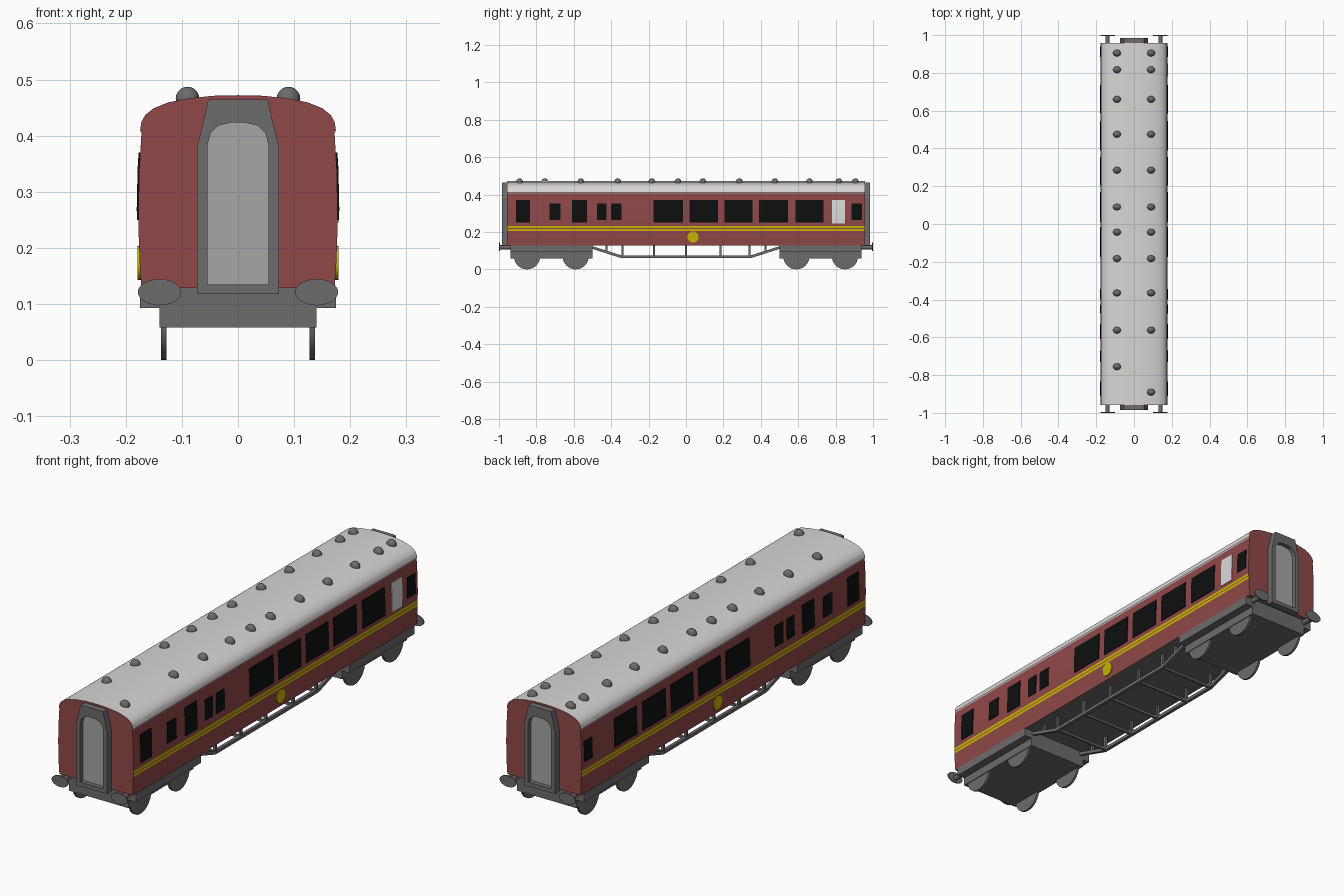
import bpy, bmesh, math
from mathutils import Matrix, Vector

if "Cube" in bpy.data.objects:
    bpy.data.objects.remove(bpy.data.objects["Cube"])


def mat(name, r, g, b):
    m = bpy.data.materials.new(name)
    m.diffuse_color = (r, g, b, 1)
    m.use_nodes = True
    m.node_tree.nodes["Principled BSDF"].inputs["Base Color"].default_value = m.diffuse_color
    return m


RED = mat("maroon paint", 0.28, 0.065, 0.065)
ROOF = mat("pale roof grey", 0.70, 0.67, 0.67)
GREY = mat("dark grey", 0.15, 0.15, 0.15)
DOOR = mat("mid grey", 0.38, 0.38, 0.38)
YELLOW = mat("mustard yellow", 0.56, 0.46, 0.0)
BLACK = mat("window black", 0.004, 0.005, 0.005)
WHITE = mat("frosted white", 0.70, 0.70, 0.70)


def finish(name, bm, *mats, smooth=None):
    bmesh.ops.recalc_face_normals(bm, faces=bm.faces[:])
    me = bpy.data.meshes.new(name)
    bm.to_mesh(me)
    bm.free()
    for m in mats:
        me.materials.append(m)
    ob = bpy.data.objects.new(name, me)
    bpy.context.collection.objects.link(ob)
    if smooth:
        bpy.ops.object.select_all(action='DESELECT')
        ob.select_set(True)
        bpy.context.view_layer.objects.active = ob
        bpy.ops.object.shade_smooth_by_angle(angle=math.radians(smooth))
    return ob


def add_box(bm, x0, x1, y0, y1, z0, z1):
    m = Matrix.Translation(((x0 + x1) / 2, (y0 + y1) / 2, (z0 + z1) / 2))
    m = m @ Matrix.Diagonal((x1 - x0, y1 - y0, z1 - z0, 1))
    bmesh.ops.create_cube(bm, size=1, matrix=m)


def add_cyl(bm, loc, axis, r, depth, segs=32, scale=(1, 1, 1)):
    rot = Matrix.Rotation(math.pi / 2, 4, 'Y' if axis == 'X' else 'X')
    m = Matrix.Translation(loc) @ Matrix.Diagonal((*scale, 1)) @ rot
    bmesh.ops.create_cone(bm, cap_ends=True, segments=segs, radius1=r, radius2=r,
                          depth=depth, matrix=m)


def add_bar(bm, a, b, t):
    a, b = Vector(a), Vector(b)
    d = b - a
    m = Matrix.Translation((a + b) / 2) @ d.to_track_quat('Z', 'Y').to_matrix().to_4x4()
    bmesh.ops.create_cube(bm, size=1, matrix=m @ Matrix.Diagonal((t, t, d.length + t * 0.5, 1)))


# Body shell: half cross-section (x, z), mirrored and lofted along y
HALF = [(.172, .128), (.175, .17), (.1765, .206), (.1768, .217), (.177, .221), (.177, .232),
        (.1775, .27), (.176, .34), (.172, .405), (.1745, .41), (.172, .425), (.165, .437),
        (.15, .449), (.125, .459), (.09, .466), (.045, .471), (0, .472)]
LOOP = HALF + [(-x, z) for x, z in HALF[-2::-1]]
bm = bmesh.new()
ends = [[bm.verts.new((x, y, z)) for x, z in LOOP] for y in (-.957, .957)]
for e in ends:
    bm.faces.new(e)
n = len(LOOP)
for i in range(n):
    j = (i + 1) % n
    bm.faces.new((ends[0][i], ends[0][j], ends[1][j], ends[1][i]))
bm.normal_update()
for f in bm.faces:
    z = f.calc_center_median().z
    if abs(f.normal.y) > .9:
        f.material_index = 0
    elif z > .405:
        f.material_index = 1
    elif z < .13:
        f.material_index = 2
    elif .206 < z < .217 or .221 < z < .232:
        f.material_index = 3
finish("coach_body", bm, RED, ROOF, GREY, YELLOW, smooth=25)


def side_x(z):
    for (x0, z0), (x1, z1) in zip(HALF, HALF[1:]):
        if z0 <= z <= z1:
            return x0 + (x1 - x0) * (z - z0) / (z1 - z0)


# Window plates following the curve of the sides
def window(bm, s, y0, y1, z0, z1):
    rows = []
    for z in [z0] + [q for q in (.27, .34) if z0 < q < z1] + [z1]:
        x = side_x(z)
        rows.append([bm.verts.new((s * (x + o), y, z))
                     for o, y in ((-.002, y0), (.003, y0), (.003, y1), (-.002, y1))])
    bm.faces.new(rows[0])
    bm.faces.new(rows[-1])
    for a, b in zip(rows, rows[1:]):
        for i in range(4):
            j = (i + 1) % 4
            bm.faces.new((a[i], a[j], b[j], b[i]))


TALL = [(-.91, -.835), (-.61, -.53), (-.175, -.015), (.02, .17), (.205, .355),
        (.39, .545), (.585, .735)]
SMALL = [(-.73, -.67), (-.475, -.425), (-.40, -.345), (.885, .94)]
bm = bmesh.new()
for s in (-1, 1):
    for y0, y1 in TALL:
        window(bm, s, y0, y1, .25, .37)
    for y0, y1 in SMALL:
        window(bm, s, y0, y1, .265, .352)
finish("windows", bm, BLACK)
bm = bmesh.new()
window(bm, 1, .78, .85, .245, .37)
finish("frosted_window", bm, WHITE)

# Round side plaques
bm = bmesh.new()
for s in (-1, 1):
    add_cyl(bm, (s * .1755, .037, .173), 'X', .03, .007, 24)
finish("side_plaques", bm, YELLOW)

# Corridor connectors: arched frame with recessed door at each end
OUT = [(.073, .118), (.073, .38), (.063, .42), (.053, .464), (.018, .464)]
INN = [(.054, .135), (.054, .385), (.049, .404), (.035, .418), (.014, .423)]
OUT += [(-x, z) for x, z in OUT[::-1]]
INN += [(-x, z) for x, z in INN[::-1]]
frame, door = bmesh.new(), bmesh.new()
for s in (-1, 1):
    rings = [[frame.verts.new((x, s * y, z)) for x, z in loop]
             for loop, y in ((OUT, .955), (OUT, .985), (INN, .985), (INN, .955))]
    for a, b in zip(rings, rings[1:] + rings[:1]):
        for i in range(10):
            j = (i + 1) % 10
            frame.faces.new((a[i], a[j], b[j], b[i]))
    plate = door.faces.new([door.verts.new((x, s * .966, z)) for x, z in INN])
    bmesh.ops.solidify(door, geom=[plate], thickness=.004)
finish("corridor_frames", frame, GREY)
finish("corridor_doors", door, DOOR)

# Buffers: oval heads on round shafts
bm = bmesh.new()
for sy in (-1, 1):
    for sx in (-1, 1):
        add_cyl(bm, (sx * .14, sy * .997, .121), 'Y', .0385, .006, 32, (1, 1, .61))
        add_cyl(bm, (sx * .14, sy * .965, .118), 'Y', .011, .065, 12)
finish("buffers", bm, GREY, smooth=40)

# Bogies and wheels
bog, whl = bmesh.new(), bmesh.new()
for s in (-1, 1):
    y0, y1 = sorted((s * .5, s * .938))
    add_box(bog, -.175, .175, y0, y1, .093, .128)
    add_box(bog, -.14, .14, y0, y1, .058, .094)
    for y in (.59, .85):
        for sx in (-1, 1):
            add_cyl(whl, (sx * .132, s * y, .07), 'X', .07, .01)
finish("bogies", bog, GREY)
finish("wheels", whl, GREY, smooth=40)

# Underframe trusses with posts and cross bars
bm = bmesh.new()
for x in (-.13, .13):
    add_bar(bm, (x, -.345, .067), (x, .345, .067), .014)
    for s in (-1, 1):
        add_bar(bm, (x, s * .345, .067), (x, s * .505, .118), .014)
    for y in (-.425, -.34, -.17, 0, .185, .34, .425):
        add_bar(bm, (x, y, .067 if abs(y) < .4 else .093), (x, y, .126), .011)
for y in (-.34, -.17, 0, .185, .34):
    add_bar(bm, (-.13, y, .067), (.13, y, .067), .010)
finish("underframe_truss", bm, GREY)

# Roof ventilators
VENTS = [.905, .817, .66, .475, .285, .09, -.043, -.183, -.365, -.562]
bm = bmesh.new()
for x, last in ((-.09, -.755), (.09, -.89)):
    for y in VENTS + [last]:
        m = Matrix.Translation((x, y, .466)) @ Matrix.Diagonal((1, .85, 1, 1))
        bmesh.ops.create_uvsphere(bm, u_segments=16, v_segments=10, radius=.021, matrix=m)
finish("roof_vents", bm, GREY, smooth=60)
